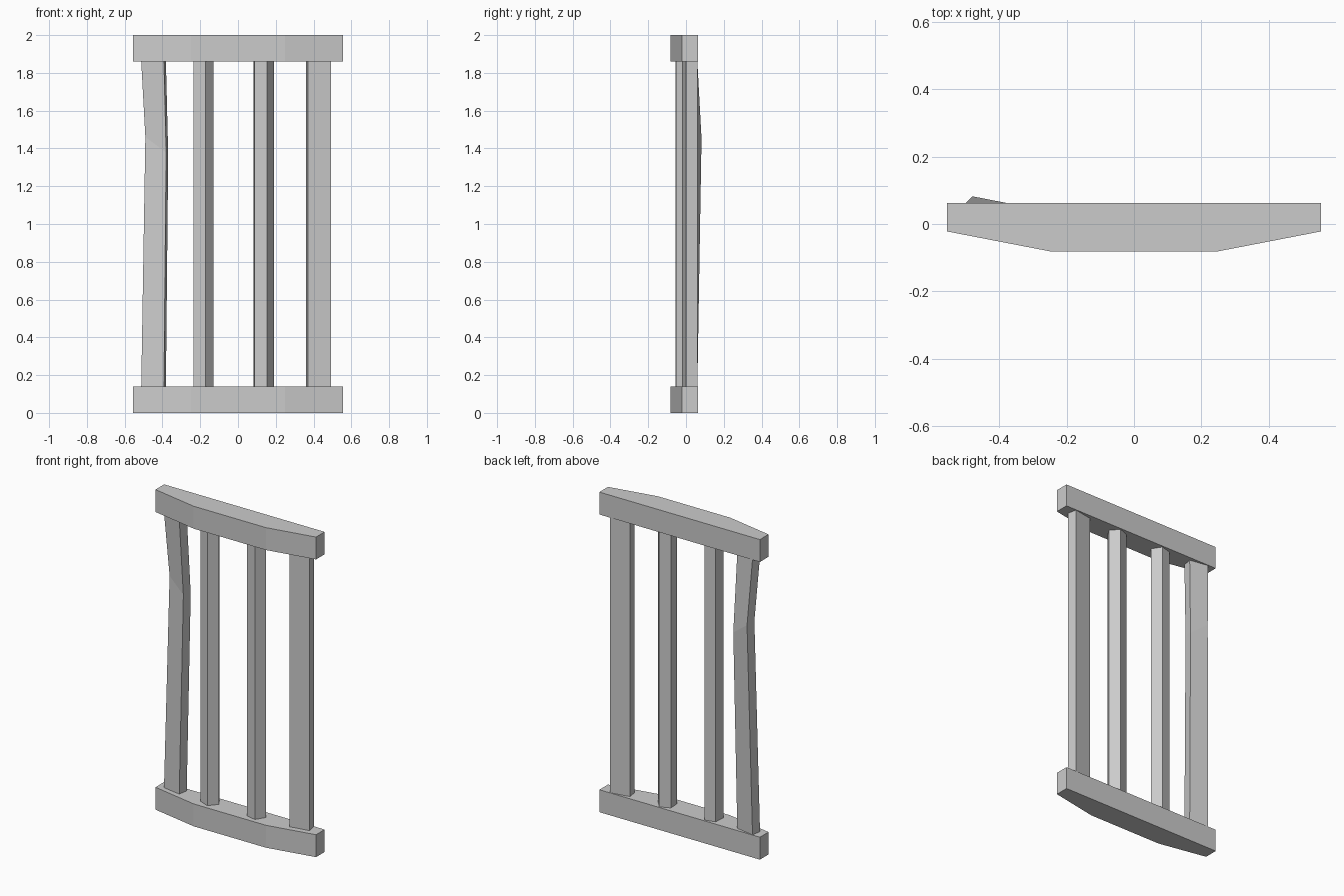
import bpy
from math import cos, sin, radians, pi

if "Cube" in bpy.data.objects:
    bpy.data.objects.remove(bpy.data.objects["Cube"])

LOW, HIGH = 0.14, 1.86   # inner faces of the two rails


def loft(name, rings):
    """Closed flat-faced solid through matching rings of points."""
    n = len(rings[0])
    verts = [p for r in rings for p in r]
    faces = [tuple(reversed(range(n)))]
    for k in range(len(rings) - 1):
        for i in range(n):
            j = (i + 1) % n
            faces.append((k*n + i, k*n + j, (k+1)*n + j, (k+1)*n + i))
    faces.append(tuple(range(len(verts) - n, len(verts))))
    mesh = bpy.data.meshes.new(name)
    mesh.from_pydata(verts, [], faces)
    ob = bpy.data.objects.new(name, mesh)
    bpy.context.collection.objects.link(ob)
    return ob


def box_ring(cx, cy, w, t, deg, z, tilt=0.0):
    """Rotated rectangle at height z; tilt slopes it along x."""
    c, s = cos(radians(deg)), sin(radians(deg))
    ring = []
    for u, v in ((-1, -1), (1, -1), (1, 1), (-1, 1)):
        dx, dy = u*w/2*c - v*t/2*s, u*w/2*s + v*t/2*c
        ring.append((cx + dx, cy + dy, z + tilt*dx))
    return ring


def pentagon_ring(cx, r, deg, z):
    a = [radians(deg) + 2*pi*i/5 for i in range(5)]
    return [(cx + r*cos(t), r*sin(t), z) for t in a]


# Bowed rails, straight at the back and angled at the front
rail = [(-0.555, -0.022), (-0.25, -0.081), (0.25, -0.081),
        (0.555, -0.022), (0.555, 0.063), (-0.555, 0.063)]
for name, z0, z1 in (("bottom_rail", 0, LOW), ("top_rail", HIGH, 2)):
    loft(name, [[(x, y, z) for x, y in rail] for z in (z0, z1)])

# Straight flat bar on the right
loft("right_bar", [box_ring(0.426, 0.02, 0.125, 0.06, 10, z) for z in (LOW, HIGH)])

# Bent flat bar on the left
loft("bent_left_bar", [
    box_ring(-0.447, 0.02, 0.122, 0.06, -10, LOW),
    box_ring(-0.430, 0.043, 0.112, 0.058, -11, 1.415, -0.75),
    box_ring(-0.447, 0.02, 0.122, 0.06, -10, HIGH)])

# Five-sided middle bars
for name, x, deg in (("middle_left_bar", -0.187, -4), ("middle_right_bar", 0.132, 4)):
    loft(name, [pentagon_ring(x, 0.058, deg, z) for z in (LOW, HIGH)])
